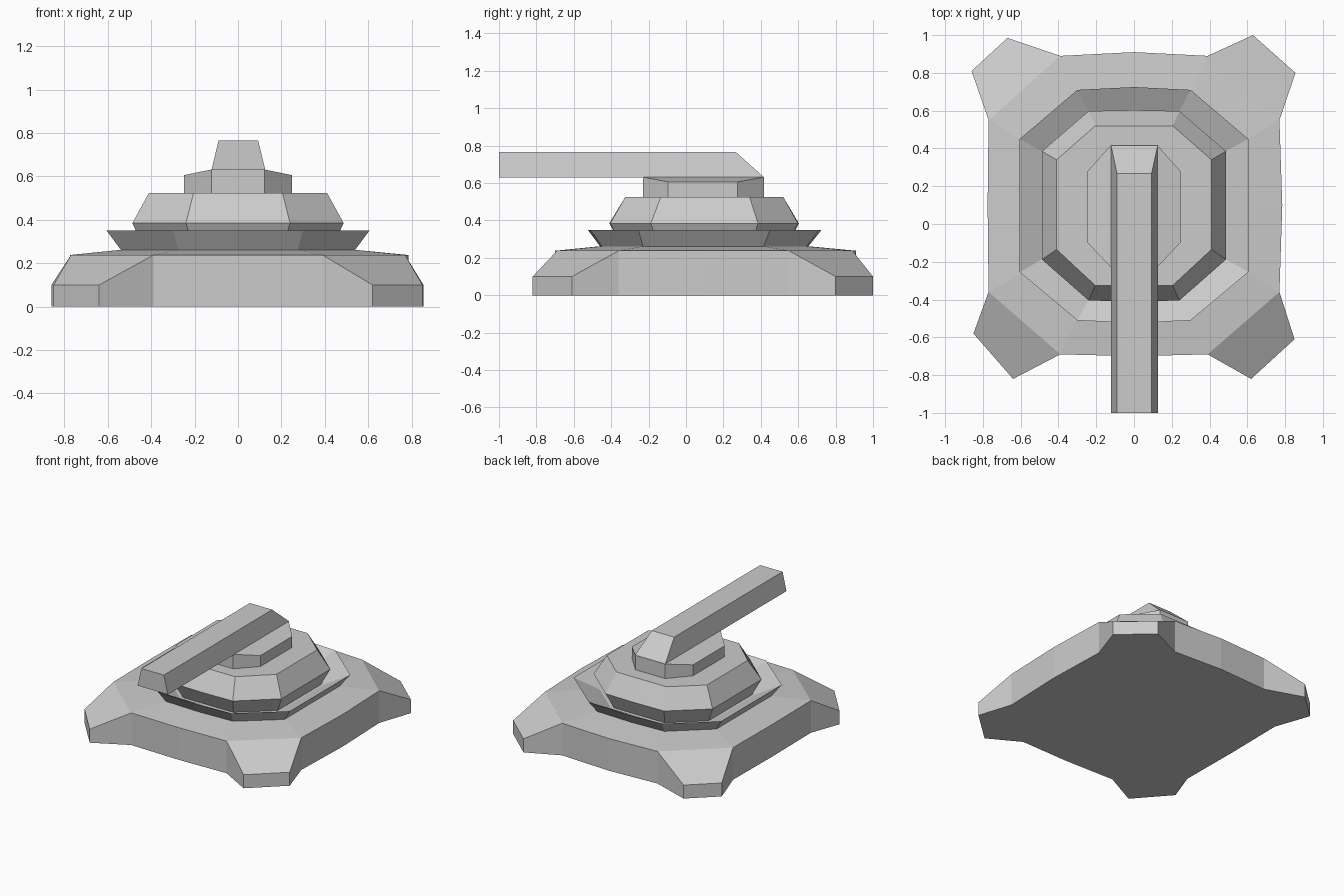
import bpy, bmesh

if "Cube" in bpy.data.objects:
    bpy.data.objects.remove(bpy.data.objects["Cube"])


def finish(name, bm):
    bmesh.ops.recalc_face_normals(bm, faces=bm.faces[:])
    mesh = bpy.data.meshes.new(name)
    bm.to_mesh(mesh)
    bm.free()
    obj = bpy.data.objects.new(name, mesh)
    bpy.context.collection.objects.link(obj)
    return obj


def bridge(bm, a, b):
    n = len(a)
    for i in range(n):
        j = (i + 1) % n
        bm.faces.new((a[i], a[j], b[j], b[i]))


def ring(bm, hx, sx, ys, z, bulge=0.0, z_side=None):
    """Chamfered rectangle with side midpoints, counterclockwise from the front."""
    y0, y1, y2, y3 = ys
    ym = (y1 + y2) / 2
    zs = z if z_side is None else z_side
    pts = [(0, y0 - bulge, z), (sx, y0, z), (hx, y1, zs), (hx, ym, zs),
           (hx, y2, zs), (sx, y3, z), (0, y3 + bulge, z), (-sx, y3, z),
           (-hx, y2, zs), (-hx, ym, zs), (-hx, y1, zs), (-sx, y0, z)]
    return [bm.verts.new(p) for p in pts]


def stack(name, specs):
    bm = bmesh.new()
    loops = [ring(bm, *s) for s in specs]
    for a, b in zip(loops, loops[1:]):
        bridge(bm, a, b)
    bm.faces.new(loops[0])
    # fan-free cap: middle plate with a sloping strip on each side
    t = loops[-1]
    bm.faces.new((t[11], t[0], t[1], t[5], t[6], t[7]))
    bm.faces.new(t[1:6])
    bm.faces.new(t[7:12])
    return finish(name, bm)


# Base plate with four low feet, flared collar and inner gutter
outline = [(0, -.70), (.39, -.69), (.62, -.82), (.85, -.61), (.77, -.36),
           (.785, .10), (.77, .55), (.855, .80), (.63, 1.0), (.39, .89),
           (0, .91), (-.39, .89), (-.67, .985), (-.86, .81), (-.77, .55),
           (-.775, .10), (-.77, -.36), (-.85, -.58), (-.64, -.82), (-.39, -.69)]
feet = {2, 3, 7, 8, 12, 13, 17, 18}
bm = bmesh.new()
low = [bm.verts.new((x, y, 0)) for x, y in outline]
high = [bm.verts.new((x, y, .10 if i in feet else .238))
        for i, (x, y) in enumerate(outline)]
bm.faces.new(low)
bridge(bm, low, high)
for i in (2, 7, 12, 17):
    bm.faces.new((high[i - 1], high[i], high[i + 1], high[i + 2]))
deck = [v for i, v in enumerate(high) if i not in feet]
collar = [(.54, .275, (-.45, -.23, .415, .645), .262, .01),
          (.605, .30, (-.51, -.255, .45, .71), .35, .015),
          (.45, .22, (-.365, -.165, .365, .565), .27, .005)]
prev = deck
for spec in collar:
    cur = ring(bm, *spec)
    bridge(bm, prev, cur)
    prev = cur
bm.faces.new(prev)
finish("base", bm)

# Rotating turret body
stack("turret", [
    (.43, .205, (-.345, -.15, .35, .545), .265),
    (.487, .24, (-.405, -.188, .385, .598), .385, .005),
    (.41, .205, (-.325, -.135, .34, .52), .525)])

# Gun mount with side strips that slope outward
mount_ys = (-.23, -.095, .275, .418)
stack("gun_mount", [
    (.25, .122, mount_ys, .52),
    (.25, .122, mount_ys, .632, 0, .606)])

# Tapered barrel with a sloping back end
bm = bmesh.new()
bottom = [bm.verts.new(p) for p in
          ((-.122, -1, .63), (.126, -1, .63), (.126, .418, .63), (-.122, .418, .63))]
top = [bm.verts.new(p) for p in
       ((-.09, -1, .765), (.093, -1, .765), (.093, .267, .765), (-.09, .267, .765))]
bm.faces.new(bottom)
bm.faces.new(top)
bridge(bm, bottom, top)
finish("barrel", bm)
